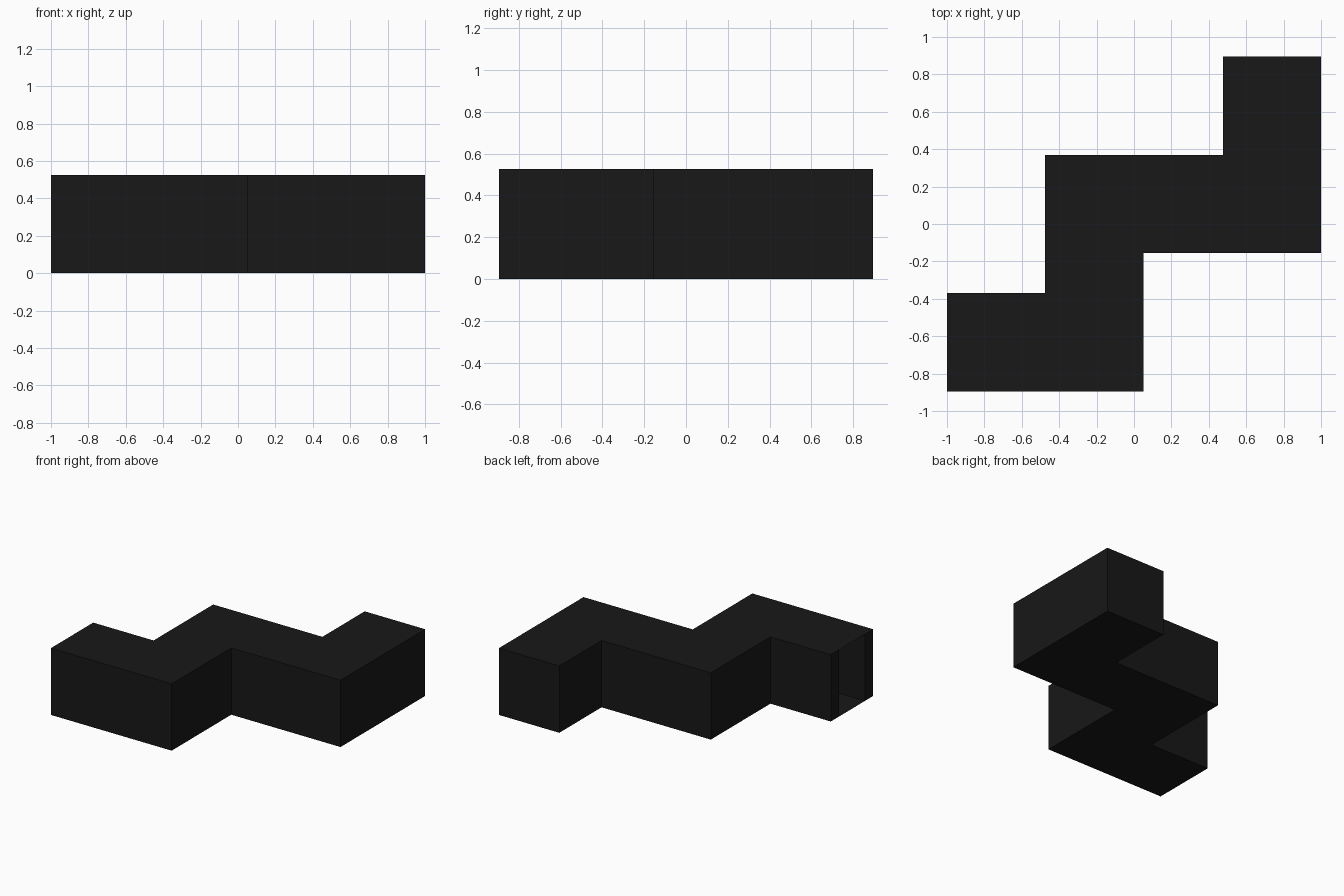
import bpy, bmesh

if "Cube" in bpy.data.objects:
    bpy.data.objects.remove(bpy.data.objects["Cube"])

HEIGHT = 0.525
WALL = 0.1

# Zigzag corridor plan, running from the open end round the dead end and back
outer = [(-1, -0.37), (-0.475, -0.37), (-0.475, 0.37), (0.475, 0.37), (0.475, 0.895),
         (1, 0.895), (1, -0.155), (0.05, -0.155), (0.05, -0.895), (-1, -0.895)]


def inset(path, t):
    """Offset an axis-aligned open path to its right-hand side."""
    result = []
    for i, (x, y) in enumerate(path):
        for a, b in ((i - 1, i), (i, i + 1)):
            if a < 0 or b >= len(path):
                continue
            dx, dy = path[b][0] - path[a][0], path[b][1] - path[a][1]
            if abs(dx) > abs(dy):
                y -= t if dx > 0 else -t
            else:
                x += t if dy > 0 else -t
        result.append((x, y))
    return result


inner = inset(outer, WALL)

black = bpy.data.materials.new("black")
black.diffuse_color = (0.009, 0.009, 0.009, 1)
black.use_nodes = True
black.node_tree.nodes["Principled BSDF"].inputs["Base Color"].default_value = black.diffuse_color


def plan_part(name, points, z, height=0):
    """Flat sheet from a plan outline, or a prism when a height is given."""
    bm = bmesh.new()
    face = bm.faces.new([bm.verts.new((x, y, z)) for x, y in points])
    if height:
        ext = bmesh.ops.extrude_face_region(bm, geom=[face], use_keep_orig=True)
        moved = [v for v in ext["geom"] if isinstance(v, bmesh.types.BMVert)]
        bmesh.ops.translate(bm, verts=moved, vec=(0, 0, height))
    bmesh.ops.recalc_face_normals(bm, faces=bm.faces)
    mesh = bpy.data.meshes.new(name)
    bm.to_mesh(mesh)
    bm.free()
    mesh.materials.append(black)
    obj = bpy.data.objects.new(name, mesh)
    bpy.context.collection.objects.link(obj)
    return obj


# Thick walls, open at the left end, with thin floor and ceiling sheets
plan_part("corridor_walls", outer + inner[::-1], 0, HEIGHT)
plan_part("floor", inner, 0)
plan_part("ceiling", inner, HEIGHT)
